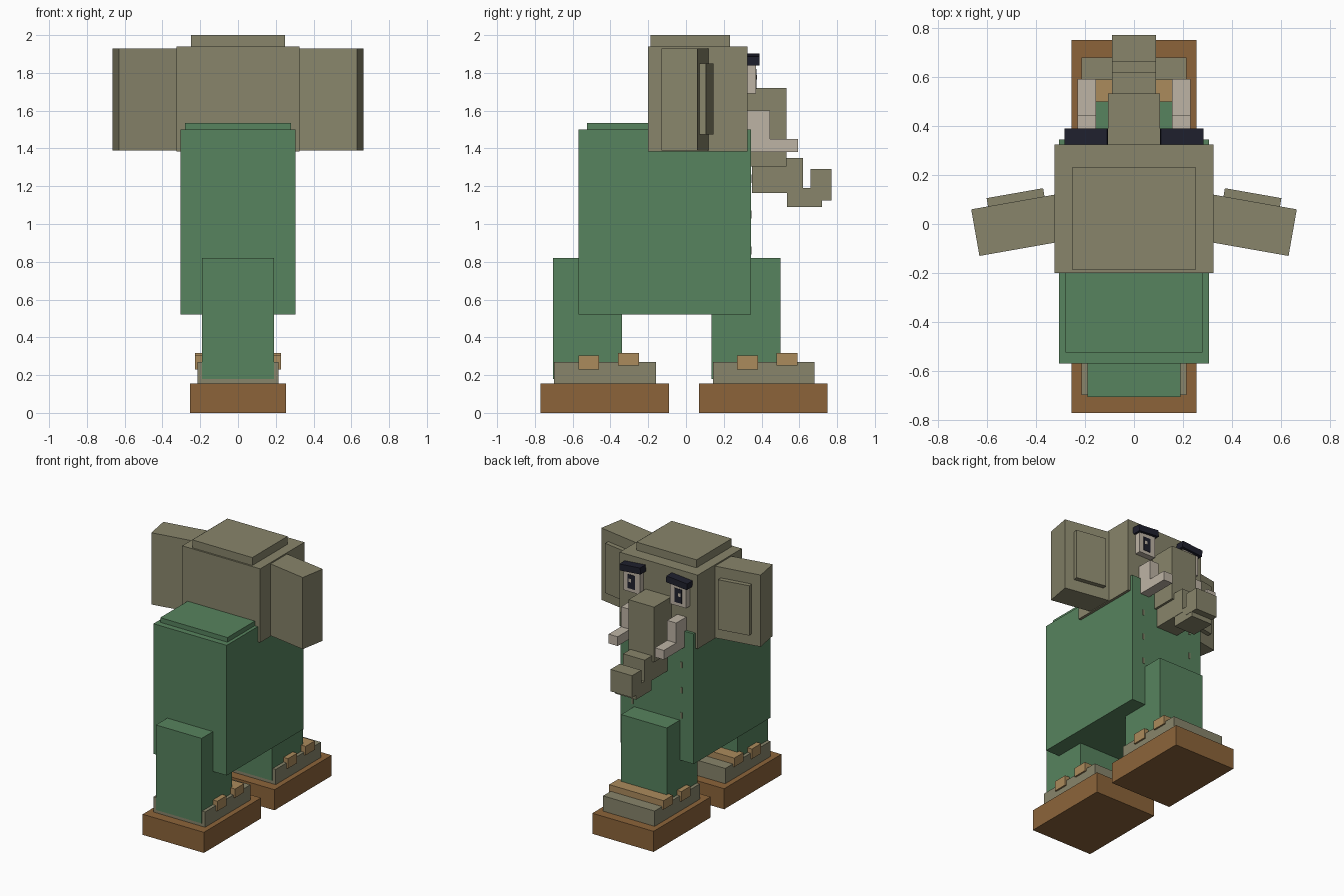
import bpy
import math
from mathutils import Matrix

if "Cube" in bpy.data.objects:
    bpy.data.objects.remove(bpy.data.objects["Cube"])


def material(name, rgb):
    """Flat material from sRGB 0-255 values."""
    def lin(c):
        c /= 255
        return c / 12.92 if c <= 0.04045 else ((c + 0.055) / 1.055) ** 2.4
    m = bpy.data.materials.new(name)
    m.diffuse_color = (*[lin(c) for c in rgb], 1)
    m.use_nodes = True
    m.node_tree.nodes["Principled BSDF"].inputs["Base Color"].default_value = m.diffuse_color
    return m


GREEN = material("green_cloth", (87, 131, 94))
SKIN = material("grey_skin", (136, 133, 107))
BROWN = material("brown_sole", (140, 100, 58))
TAN = material("tan_strap", (171, 139, 92))
IVORY = material("ivory", (190, 180, 165))
DARK = material("dark_navy", (31, 32, 46))


def box(name, mat, x, y, z, turn=0, axis='Z'):
    """Box from (min, max) ranges, turned about its own centre."""
    centre = [(r[0] + r[1]) / 2 for r in (x, y, z)]
    size = [r[1] - r[0] for r in (x, y, z)]
    bpy.ops.mesh.primitive_cube_add(size=1)
    ob = bpy.context.object
    ob.name = name
    ob.data.transform(Matrix.Translation(centre)
                      @ Matrix.Rotation(math.radians(turn), 4, axis)
                      @ Matrix.Diagonal((*size, 1)))
    ob.data.materials.append(mat)
    return ob


def pair(name, mat, x, y, z, turn=0, axis='Z'):
    """Right box and its mirrored left twin."""
    box(name + "_right", mat, x, y, z, turn, axis)
    box(name + "_left", mat, (-x[1], -x[0]), y, z, -turn, axis)


# Body
box("body", GREEN, (-0.305, 0.305), (-0.57, 0.345), (0.52, 1.50))
box("back_plate", GREEN, (-0.28, 0.28), (-0.525, 0.30), (1.49, 1.535))
for z in (0.86, 1.05, 1.24):
    pair("chest_stitch", SKIN, (0.197, 0.212), (0.34, 0.348), (z - 0.022, z + 0.022))

# Legs and shoes
box("rear_leg", GREEN, (-0.19, 0.19), (-0.705, -0.34), (0.18, 0.82))
box("fore_leg", GREEN, (-0.19, 0.19), (0.135, 0.50), (0.18, 0.82))
for name, y in (("rear", -0.77), ("fore", 0.07)):
    box(name + "_sole", BROWN, (-0.255, 0.255), (y, y + 0.68), (0, 0.155))
    box(name + "_shoe", SKIN, (-0.215, 0.215), (y + 0.072, y + 0.61), (0.15, 0.27))
    box(name + "_strap_low", TAN, (-0.227, 0.227), (y + 0.20, y + 0.31), (0.23, 0.305))
    box(name + "_strap_toe", TAN, (-0.227, 0.227), (y + 0.41, y + 0.52), (0.25, 0.317))

# Head and ears
box("head", SKIN, (-0.325, 0.325), (-0.20, 0.325), (1.385, 1.94))
box("head_cap", SKIN, (-0.25, 0.25), (-0.187, 0.232), (1.93, 2.0))
pair("ear", SKIN, (0.29, 0.65), (-0.1005, 0.0925), (1.39, 1.93), -10)
pair("ear_panel", SKIN, (0.366, 0.60), (0.09, 0.126), (1.475, 1.85), -10)

# Trunk, from root to curled tip
box("trunk_root", SKIN, (-0.107, 0.107), (0.31, 0.532), (1.305, 1.72))
box("trunk_bend", SKIN, (-0.09, 0.09), (0.35, 0.62), (1.165, 1.35))
box("trunk_lower", SKIN, (-0.088, 0.088), (0.535, 0.72), (1.09, 1.19))
box("trunk_tip", SKIN, (-0.09, 0.09), (0.66, 0.77), (1.125, 1.29))

# Tusks
pair("tusk_root", IVORY, (0.155, 0.23), (0.31, 0.445), (1.38, 1.60))
pair("tusk_tip", IVORY, (0.155, 0.23), (0.44, 0.592), (1.38, 1.45))

# Eyes and brows
pair("eye", IVORY, (0.125, 0.26), (0.31, 0.37), (1.69, 1.85))
pair("pupil", DARK, (0.165, 0.225), (0.366, 0.373), (1.715, 1.82))
pair("eye_glint", IVORY, (0.195, 0.217), (0.37, 0.375), (1.765, 1.79))
pair("brow", DARK, (0.107, 0.281), (0.31, 0.39), (1.847, 1.895), 5, 'Y')
